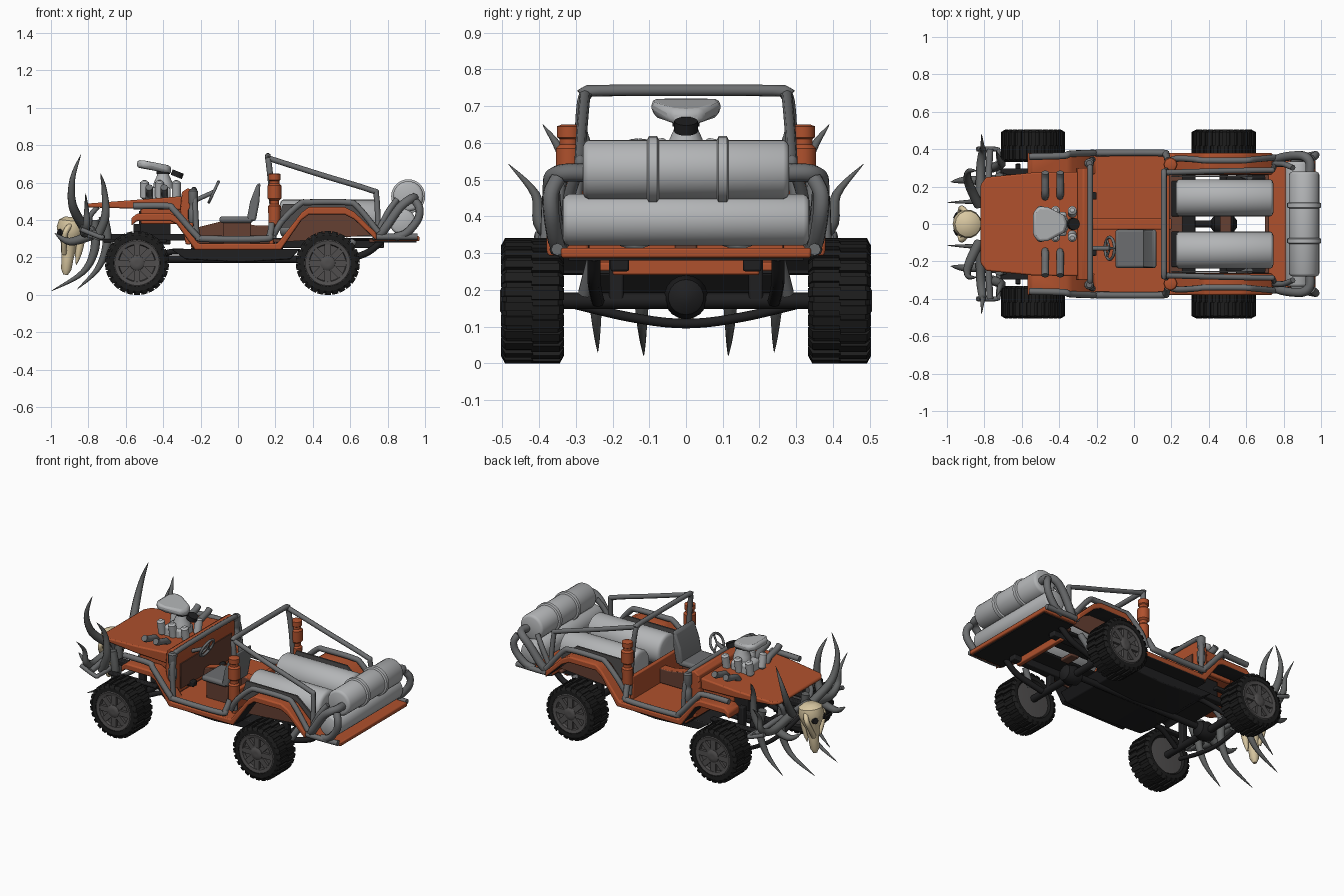
import bpy, bmesh, math
from mathutils import Vector, Matrix

if "Cube" in bpy.data.objects:
    bpy.data.objects.remove(bpy.data.objects["Cube"])

def mat(name, r, g, b):
    m = bpy.data.materials.new(name)
    m.diffuse_color = (r, g, b, 1)
    m.use_nodes = True
    m.node_tree.nodes["Principled BSDF"].inputs["Base Color"].default_value = m.diffuse_color
    return m

ORANGE = mat("rust_orange", .43, .082, .026)
BROWN = mat("dark_brown", .13, .05, .032)
LIGHT = mat("light_steel", .45, .46, .47)
STEEL = mat("tube_steel", .15, .155, .16)
HORN = mat("horn_grey", .12, .125, .125)
RIM = mat("rim_grey", .08, .076, .076)
RUBBER = mat("rubber", .012, .012, .012)
BLACK = mat("chassis_black", .014, .014, .015)
BONE = mat("bone", .70, .58, .36)

def finish(name, bm, m, smooth=True, bevel=0, angle=40):
    bmesh.ops.recalc_face_normals(bm, faces=bm.faces)
    me = bpy.data.meshes.new(name)
    bm.to_mesh(me)
    bm.free()
    o = bpy.data.objects.new(name, me)
    bpy.context.collection.objects.link(o)
    me.materials.append(m)
    if bevel:
        b = o.modifiers.new("bevel", 'BEVEL')
        b.width, b.segments, b.limit_method = bevel, 2, 'ANGLE'
    if smooth:
        bpy.ops.object.select_all(action='DESELECT')
        o.select_set(True)
        bpy.context.view_layer.objects.active = o
        bpy.ops.object.shade_smooth_by_angle(angle=math.radians(angle))
    return o

def box(name, lo, hi, m, bevel=.006):
    lo, hi = Vector(lo), Vector(hi)
    bm = bmesh.new()
    bmesh.ops.create_cube(bm, size=1, matrix=Matrix.Translation((lo + hi) / 2) @ Matrix.Diagonal((*(hi - lo), 1)))
    return finish(name, bm, m, True, bevel)

def prism(name, pts, a, b, m, axis='Y', bevel=.006):
    """Extrude an outline: (x, z) along y, or (x, y) along z."""
    bm = bmesh.new()
    put = (lambda p, d: (p[0], d, p[1])) if axis == 'Y' else (lambda p, d: (p[0], p[1], d))
    r = [[bm.verts.new(put(p, d)) for p in pts] for d in (a, b)]
    bm.faces.new(r[0])
    bm.faces.new(r[1])
    for i in range(len(pts)):
        j = (i + 1) % len(pts)
        bm.faces.new((r[0][i], r[0][j], r[1][j], r[1][i]))
    return finish(name, bm, m, True, bevel)

def lathe(name, prof, centre, axis, m, n=28):
    """Spin (distance along axis, radius) pairs."""
    M = Matrix.Translation(centre) @ Vector((0, 0, 1)).rotation_difference(Vector(axis)).to_matrix().to_4x4()
    bm = bmesh.new()
    rings = [[bm.verts.new(M @ Vector((r * math.cos(2 * math.pi * k / n), r * math.sin(2 * math.pi * k / n), h)))
              for k in range(n)] for h, r in prof]
    for A, B in zip(rings, rings[1:]):
        for k in range(n):
            bm.faces.new((A[k], A[(k + 1) % n], B[(k + 1) % n], B[k]))
    bm.faces.new(rings[0])
    bm.faces.new(rings[-1])
    return finish(name, bm, m)

def tube(name, pts, r, m, taper=False, steps=5):
    """Round bar through points on a smooth path; tapers to a tip for horns."""
    P = [Vector(p) for p in pts]
    out = []
    for i in range(len(P) - 1):
        a, b, c, d = P[max(i - 1, 0)], P[i], P[i + 1], P[min(i + 2, len(P) - 1)]
        for k in range(steps):
            t = k / steps
            out.append(.5 * (2 * b + (c - a) * t + (2 * a - 5 * b + 4 * c - d) * t**2 + (3 * b - a - 3 * c + d) * t**3))
    out.append(P[-1])
    cu = bpy.data.curves.new(name, 'CURVE')
    cu.dimensions, cu.bevel_depth, cu.bevel_resolution, cu.use_fill_caps = '3D', r, 2, True
    s = cu.splines.new('POLY')
    s.points.add(len(out) - 1)
    for i, p in enumerate(out):
        s.points[i].co = (*p, 1)
        s.points[i].radius = max(.03, 1 - (i / (len(out) - 1))**2.2) if taper else 1
    tmp = bpy.data.objects.new("tmp", cu)
    bpy.context.collection.objects.link(tmp)
    bpy.context.view_layer.update()
    me = bpy.data.meshes.new_from_object(tmp.evaluated_get(bpy.context.evaluated_depsgraph_get()))
    bpy.data.objects.remove(tmp)
    bm = bmesh.new()
    bm.from_mesh(me)
    return finish(name, bm, m, angle=60)

def bars(name, path, r, m, **kw):
    """Same bar on both sides of the vehicle."""
    for s in (1, -1):
        tube(name, [(x, y * s, z) for x, y, z in path], r, m, **kw)

# wheels: tyre with tread lugs, dished rim, spokes, hub
for wx in (-.54, .48):
    for s in (1, -1):
        c, ax = (wx, .418 * s, .17), (0, s, 0)
        lathe("tyre", [(-.06, .11), (-.083, .125), (-.083, .15), (-.07, .162), (.07, .162), (.083, .15), (.083, .125), (.06, .115)], c, ax, RUBBER, 36)
        bm = bmesh.new()
        for k in range(26):
            for h in (-1, 1):
                a = 2 * math.pi * (k + h * .12) / 26
                g = bmesh.ops.create_cube(bm, size=1, matrix=Matrix.Translation((0, h * .042, .16)) @ Matrix.Diagonal((.024, .088, .022, 1)))
                for v in g["verts"]:  # round the shoulder
                    if abs(v.co.y) > .05 and v.co.z > .165:
                        v.co.y -= h * .012
                bmesh.ops.transform(bm, matrix=Matrix.Translation(c) @ Matrix.Rotation(a, 4, 'Y'), verts=g["verts"])
        finish("tread", bm, RUBBER, False)
        lathe("rim_ring", [(.058, .122), (.08, .126), (.084, .12), (.08, .1), (.062, .096)], c, ax, RIM, 32)
        lathe("inner_drum", [(-.075, .05), (-.07, .115), (-.05, .118)], c, ax, RIM)
        lathe("hub", [(.05, .046), (.08, .04), (.088, .028), (.088, .012)], c, ax, RIM, 16)
        bm = bmesh.new()
        for k in range(8):
            bmesh.ops.create_cube(bm, size=1, matrix=Matrix.Translation(c) @ Matrix.Rotation(k * math.pi / 4, 4, 'Y')
                                  @ Matrix.Translation((0, s * .07, .066)) @ Matrix.Diagonal((.034, .016, .085, 1)))
        finish("spokes", bm, RIM, False)
    tube("axle", [(wx, -.35, .17), (wx, .35, .17)], .022, BLACK)
    lathe("differential", [(-.07, .02), (-.05, .048), (0, .06), (.05, .048), (.07, .02)], (wx, 0, .18), (1, 0, 0), BLACK, 18)

# chassis
for s in (1, -1):
    box("frame_rail", (-.74, .15 * s - .02, .29), (-.2, .15 * s + .02, .325), BLACK)
    box("rear_rail", (.2, .18 * s - .025, .25), (.78, .18 * s + .025, .295), BLACK)
    box("spring", (-.72, .28 * s - .018, .28), (-.38, .28 * s + .018, .3), BLACK)
    box("shock_absorber", (.46, .19 * s - .02, .16), (.5, .19 * s + .02, .3), BLACK)
    box("front_shock", (-.56, .2 * s - .02, .16), (-.52, .2 * s + .02, .38), BLACK)
bars("rear_damper", [(.56, .275, .19), (.62, .25, .29)], .02, STEEL)
bars("trailing_arm", [(.5, .24, .17), (.68, .25, .22), (.77, .25, .29)], .018, BLACK)
bars("front_arm", [(-.52, .24, .17), (-.36, .2, .23), (-.2, .2, .22)], .016, BLACK)
tube("tie_bar", [(-.62, -.32, .165), (-.62, -.15, .125), (-.62, 0, .108), (-.62, .15, .125), (-.62, .32, .165)], .013, BLACK)
tube("drive_shaft", [(-.5, 0, .19), (.45, 0, .19)], .02, BLACK)
prism("under_pan", [(-.36, .245), (-.28, .19), (.02, .175), (.28, .19), (.33, .245)], -.28, .28, BLACK)
box("floor_underside", (-.25, -.35, .244), (.24, .35, .252), BLACK, 0)

# floor pan, wing ribbons with dark undersides, bed sides
box("floor", (-.25, -.36, .25), (.2, .36, .275), ORANGE)
path = [(-.57, .41), (-.54, .435), (-.36, .435), (-.33, .42), (-.21, .275), (.21, .275), (.34, .44), (.38, .47),
        (.57, .47), (.62, .445), (.74, .33)]
under = [(x, z - .04) for x, z in path]
under[4], under[5] = (-.23, .24), (.23, .24)
for s in (1, -1):
    wing = prism("wing", path + under[::-1], .265 * s, .38 * s, ORANGE, bevel=.008)
    wing.data.materials.append(BLACK)
    for f in wing.data.polygons:
        f.material_index = int(f.normal.z < -.3)
    prism("bed_side", [(.21, .28), (.35, .44), (.6, .44), (.72, .32)], .262 * s, .272 * s, BROWN, bevel=0)
    prism("bed_rim_panel", [(.2, .36), (.24, .485), (.6, .485), (.7, .4), (.7, .36)], .25 * s, .26 * s, RIM, bevel=0)
    box("bed_slat", (.2, .135 * s - .095, .292), (.74, .135 * s + .095, .305), BLACK)
    box("inner_wing", (-.52, .25 * s - .012, .38), (-.25, .25 * s + .012, .48), ORANGE)
for a, b, y in ((.19, .26, .265), (.46, .52, .05), (.7, .75, .265)):
    box("bed_cross", (a, -y, .28), (b, y, .3), BROWN)
box("bed_front", (.165, -.3, .27), (.19, .3, .42), ORANGE)

# bonnet, cowl and dashboard
bonnet = prism("bonnet", [(-.82, -.21), (-.79, -.25), (-.54, -.275), (-.24, -.28), (-.24, .28), (-.54, .275), (-.79, .25), (-.82, .21)],
               .455, .5, ORANGE, 'Z', .008)
for v in bonnet.data.vertices:  # thin at the nose, deeper and higher at the cowl
    t = (v.co.x + .82) / .58
    v.co.z = .487 + .045 * t if v.co.z > .48 else .468 - .015 * t
prism("cowl", [(-.31, .44), (-.3, .55), (-.27, .57), (-.235, .56), (-.23, .46), (-.25, .27), (-.28, .27)], -.3, .3, ORANGE)
box("dash_panel", (-.232, -.26, .31), (-.225, .26, .47), BROWN, 0)
tunnel = prism("tunnel", [(-.24, .275), (-.22, .36), (-.06, .4), (.1, .37), (.2, .37), (.2, .275)], -.03, .03, BROWN)
tunnel.data.materials.append(ORANGE)
for f in tunnel.data.polygons:
    f.material_index = int(f.normal.z > .7)
tube("cowl_hoop", [(-.22, -.345, .3), (-.23, -.34, .48), (-.235, -.31, .54), (-.235, -.25, .56), (-.235, .25, .56),
                   (-.235, .31, .54), (-.23, .34, .48), (-.22, .345, .3)], .016, STEEL)
for s in (1, -1):
    lathe("cowl_post", [(0, .02), (.02, .026), (.07, .026), (.08, .02), (.1, .02), (.11, .025), (.17, .025), (.18, .015)], (-.24, .325 * s, .385), (0, 0, 1), STEEL, 14)

# engine, blower, scoop and exhaust stacks
box("engine_block", (-.53, -.13, .27), (-.36, .13, .45), BLACK)
box("blower", (-.49, -.065, .5), (-.36, .065, .575), LIGHT, .015)
lathe("blower_neck", [(0, .055), (.03, .05), (.07, .032), (.085, .032)], (-.4, 0, .57), (0, 0, 1), LIGHT, 18)
for s in (1, -1):
    for x in (-.5, -.42, -.33):
        lathe("intake_can", [(-.05, .012), (-.04, .024), (.04, .024), (.05, .012)], (x, .065 * s, .562), (0, .2 * s, 1), LIGHT, 14)
    for x in (-.475, -.395):
        tube("exhaust_stack", [(x, .14 * s, .5), (x, .165 * s, .535), (x, .21 * s, .55), (x, .25 * s, .56), (x, .275 * s, .575)], .02, STEEL)
lathe("scoop_neck", [(0, .037), (.03, .037)], (-.4, 0, .645), (0, 0, 1), BLACK, 16)
lathe("belt_pulley", [(-.015, .032), (.015, .032)], (-.325, 0, .645), (.4, 0, 1), BLACK, 16)
scoop = prism("air_scoop", [(-.54, -.06), (-.51, -.095), (-.46, -.09), (-.37, -.045), (-.355, 0), (-.37, .045), (-.46, .09), (-.51, .095), (-.54, .06)],
              .678, .72, LIGHT, 'Z', .015)
for v in scoop.data.vertices:  # slopes down to the back
    v.co.z -= max(0, v.co.x + .47) * .28

# steering wheel and seat
wheel_c, tilt = Vector((-.13, -.13, .55)), Matrix.Rotation(math.radians(-65), 3, 'Y')
rim = [wheel_c + tilt @ Vector((.06 * math.cos(a * math.pi / 10), .06 * math.sin(a * math.pi / 10), 0)) for a in range(21)]
tube("steering_wheel", rim, .008, STEEL, steps=1)
for k in (0, 7, 13):
    tube("wheel_spoke", [wheel_c, rim[k]], .006, STEEL)
tube("steering_column", [wheel_c, (-.24, -.13, .5)], .012, STEEL)
box("seat_cushion", (-.1, -.235, .385), (.08, -.03, .42), STEEL, .014)
box("seat_base", (-.08, -.21, .27), (.07, -.06, .39), BROWN)
prism("seat_back", [(.045, .395), (.065, .5), (.1, .59), (.12, .6), (.115, .5), (.095, .395)], -.235, -.03, STEEL, bevel=.014)

# side rails, roll cage and canisters
bars("step_rail", [(-.56, .36, .475), (-.38, .365, .475), (-.34, .375, .45), (-.22, .38, .315), (-.18, .38, .3), (.14, .38, .3), (.17, .37, .32), (.18, .34, .38)], .018, STEEL)
bars("bed_rail", [(.19, .34, .32), (.24, .35, .4), (.33, .345, .485), (.38, .34, .495), (.58, .34, .495), (.64, .345, .47), (.75, .355, .335)], .017, STEEL)
tube("roll_hoop", [(.19, -.3, .3), (.18, -.29, .55), (.165, -.282, .7), (.16, -.268, .733), (.16, -.235, .742), (.16, .235, .742),
                   (.16, .268, .733), (.165, .282, .7), (.18, .29, .55), (.19, .3, .3)], .016, STEEL)
bars("cage_stay", [(.165, .275, .73), (.45, .283, .64), (.71, .288, .56), (.74, .29, .53), (.75, .31, .33)], .015, STEEL)
for s in (1, -1):
    lathe("canister", [(0, .022), (.01, .032), (.11, .034), (.12, .025), (.14, .025), (.15, .037), (.22, .037), (.23, .026), (.245, .026),
                       (.25, .033), (.28, .033), (.285, .02)], (.195, .318 * s, .365), (0, 0, 1), ORANGE, 18)

# gas tanks with straps
def tank(c, axis, half, r, straps):
    lathe("tank", [(-half, r * .8), (-half + .005, r * .93), (-half + .015, r), (half - .015, r), (half - .005, r * .93), (half, r * .8)], c, axis, LIGHT)
    for d in straps:
        lathe("tank_strap", [(d - .016, r), (d - .011, r + .01), (d + .011, r + .01), (d + .016, r)], c, axis, LIGHT)
for s in (1, -1):
    tank((.485, .14 * s, .41), (1, 0, 0), .26, .099, ())
tank((.91, 0, .527), (0, 1, 0), .28, .081, (-.09, .1))
tank((.88, 0, .39), (0, 1, 0), .335, .07, ())

# rear platform and its guard tubes
box("rear_platform", (.72, -.34, .287), (.97, .34, .314), ORANGE)
box("platform_underside", (.73, -.32, .28), (.955, .32, .288), BLACK, 0)
box("rear_valance", (.7, -.2, .24), (.73, .2, .285), ORANGE)
bars("platform_rail", [(.72, .35, .31), (.8, .355, .31), (.96, .35, .31)], .017, STEEL)
bars("tank_guard", [(.76, .34, .32), (.79, .355, .36), (.86, .366, .46), (.91, .362, .505), (.94, .33, .518), (.94, .27, .518)], .025, STEEL)
bars("tank_guard_rear", [(.84, .342, .31), (.9, .354, .33), (.96, .366, .4), (.97, .368, .46), (.95, .35, .5)], .022, STEEL)
bars("tank_brace", [(.75, .32, .34), (.8, .32, .44), (.85, .3, .51)], .016, STEEL)

# nose bars and horns
tube("nose_bar", [(-.77, -.4, .33), (-.78, -.2, .35), (-.79, 0, .35), (-.78, .2, .35), (-.77, .4, .33)], .018, STEEL)
bars("nose_bracket", [(-.82, .25, .32), (-.74, .25, .31), (-.725, .27, .31), (-.725, .38, .31), (-.74, .4, .31), (-.84, .4, .35)], .013, STEEL)
bars("nose_strut", [(-.79, .12, .35), (-.79, .15, .42), (-.75, .16, .47)], .014, STEEL)
for h in ([(-.83, .1, .37), (-.885, .22, .48), (-.885, .28, .62), (-.84, .285, .75)],
          [(-.76, .3, .3), (-.71, .32, .42), (-.715, .335, .56), (-.735, .39, .65)],
          [(-.82, .1, .36), (-.82, .29, .33), (-.81, .39, .37), (-.81, .41, .46), (-.815, .483, .542)],
          [(-.78, .23, .32), (-.9, .235, .285), (-.98, .225, .33)],
          [(-.77, .12, .4), (-.765, .12, .25), (-.83, .12, .12), (-1, .115, .02)],
          [(-.72, .25, .42), (-.7, .25, .28), (-.75, .245, .14), (-.86, .24, .03)]):
    bars("horn", h, .026, HORN, taper=True)

# animal skull with eye sockets, cheeks and jaw
lathe("skull", [(0, .04), (.02, .07), (.06, .078), (.1, .066), (.15, .042), (.22, .032), (.28, .028), (.31, .012)],
      (-.885, 0, .415), (-.12, 0, -1), BONE, 14)
bars("cheek_bone", [(-.89, .05, .38), (-.92, .085, .34), (-.93, .06, .28), (-.93, .025, .22)], .015, BONE)
tube("jaw_bone", [(-.84, 0, .33), (-.85, 0, .24), (-.865, 0, .16)], .026, BONE, taper=True)
for s in (1, -1):
    lathe("eye_socket", [(-.01, .02), (.004, .018)], (-.955, .046 * s, .335), (-1, .55 * s, .1), BLACK, 10)
